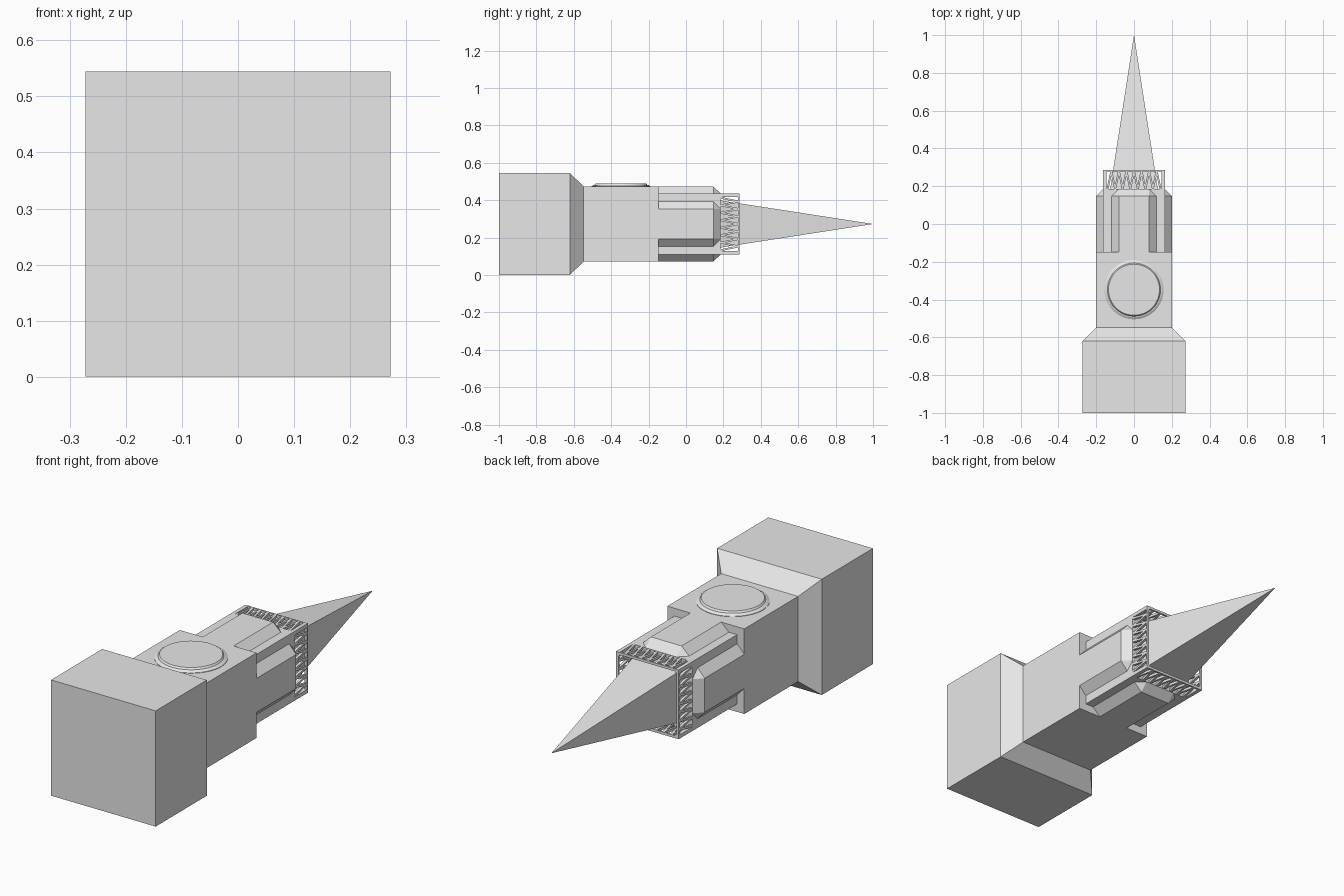
import bpy, bmesh, math
from mathutils import Matrix, Vector

if "Cube" in bpy.data.objects:
    bpy.data.objects.remove(bpy.data.objects["Cube"])

MID = 0.2725          # height of the tower's long axis
SHAFT, CORE = 0.2, 0.163
FLOOR, RIM = 0.185, 0.287

stone = bpy.data.materials.new("pale_stone")
stone.use_nodes = True
stone.diffuse_color = (0.8, 0.8, 0.8, 1)
stone.node_tree.nodes["Principled BSDF"].inputs["Base Color"].default_value = (0.8, 0.8, 0.8, 1)


def finish(name, bm, turn=0):
    """Turn the mesh about the long axis, lift it and add it to the scene."""
    bmesh.ops.recalc_face_normals(bm, faces=bm.faces)
    bm.transform(Matrix.Translation((0, 0, MID)) @ Matrix.Rotation(turn, 4, 'Y'))
    mesh = bpy.data.meshes.new(name)
    bm.to_mesh(mesh)
    bm.free()
    mesh.materials.append(stone)
    obj = bpy.data.objects.new(name, mesh)
    bpy.context.collection.objects.link(obj)
    return obj


def hull(bm, points):
    """Add a convex solid around the points."""
    verts = [bm.verts.new(p) for p in points]
    bmesh.ops.convex_hull(bm, input=verts)


def tidy(bm):
    bmesh.ops.dissolve_limit(bm, angle_limit=0.01, verts=bm.verts, edges=bm.edges)


def box(bm, x, y, z):
    hull(bm, [(i, j, k) for i in x for j in y for k in z])


def square_loft(name, sections):
    """Loft centred squares, given as (y, half width), along the tower."""
    bm = bmesh.new()
    rings = [[bm.verts.new((sx * h, y, sz * h))
              for sx, sz in ((-1, -1), (1, -1), (1, 1), (-1, 1))] for y, h in sections]
    for a, b in zip(rings, rings[1:]):
        for i in range(4):
            j = (i + 1) % 4
            bm.faces.new((a[i], a[j], b[j], b[i]))
    bm.faces.new(rings[0])
    bm.faces.new(rings[-1])
    return finish(name, bm)


# Plinth, shaft and narrow upper core
square_loft("tower_base", [(-1, 0.272), (-0.62, 0.272), (-0.547, SHAFT)])
square_loft("tower_shaft", [(-0.547, SHAFT), (-0.147, SHAFT)])
square_loft("upper_core", [(-0.147, CORE), (FLOOR, CORE)])

# Spire rising out of the open belfry
bm = bmesh.new()
h = 0.126
hull(bm, [(-h, FLOOR, -h), (h, FLOOR, -h), (h, FLOOR, h), (-h, FLOOR, h), (0, 1, 0)])
tidy(bm)
finish("spire", bm)

# Bevelled panel and belfry lattice, repeated on the four sides
for k, side in enumerate(("top", "left", "bottom", "right")):
    turn = k * math.pi / 2

    bm = bmesh.new()
    pts = []
    for s in (-1, 1):
        pts += [(s * 0.12, -0.15, CORE), (s * 0.12, 0.147, CORE), (s * 0.08, FLOOR, CORE),
                (s * 0.08, -0.15, SHAFT), (s * 0.08, 0.147, SHAFT)]
    hull(bm, pts)
    tidy(bm)
    finish("bevelled_panel_" + side, bm, turn)

    bm = bmesh.new()
    inner = CORE - 0.012
    box(bm, (0.145, CORE), (FLOOR, RIM), (0.145, CORE))        # corner post
    box(bm, (-CORE, CORE), (RIM - 0.008, RIM), (inner, CORE))  # outer rim
    bars, reach, w = 14, 0.14, 0.005
    ends = (FLOOR, RIM - 0.006)
    for i in range(bars):
        x0 = -reach + 2 * reach * i / bars
        x1 = x0 + 2 * reach / bars
        y0, y1 = ends if i % 2 == 0 else ends[::-1]
        hull(bm, [(x + d, y, z) for x, y in ((x0, y0), (x1, y1))
                  for d in (-w, w) for z in (inner, CORE)])
    tidy(bm)
    finish("belfry_lattice_" + side, bm, turn)

# Clock dial: stepped round plate on the upper face
bm = bmesh.new()
N = 48
rings = []
for r, z in ((0.157, SHAFT - 0.005), (0.157, SHAFT + 0.002), (0.146, SHAFT + 0.009),
             (0.141, SHAFT + 0.009), (0.135, SHAFT + 0.017)):
    rings.append([bm.verts.new((r * math.cos(a), -0.348 + r * math.sin(a), z))
                  for a in (2 * math.pi * i / N for i in range(N))])
for a, b in zip(rings, rings[1:]):
    for i in range(N):
        j = (i + 1) % N
        bm.faces.new((a[i], a[j], b[j], b[i]))
bm.faces.new(rings[-1])
bm.faces.new(rings[0])
dial = finish("clock_dial", bm)
bpy.context.view_layer.objects.active = dial
dial.select_set(True)
bpy.ops.object.shade_smooth_by_angle(angle=math.radians(20))
